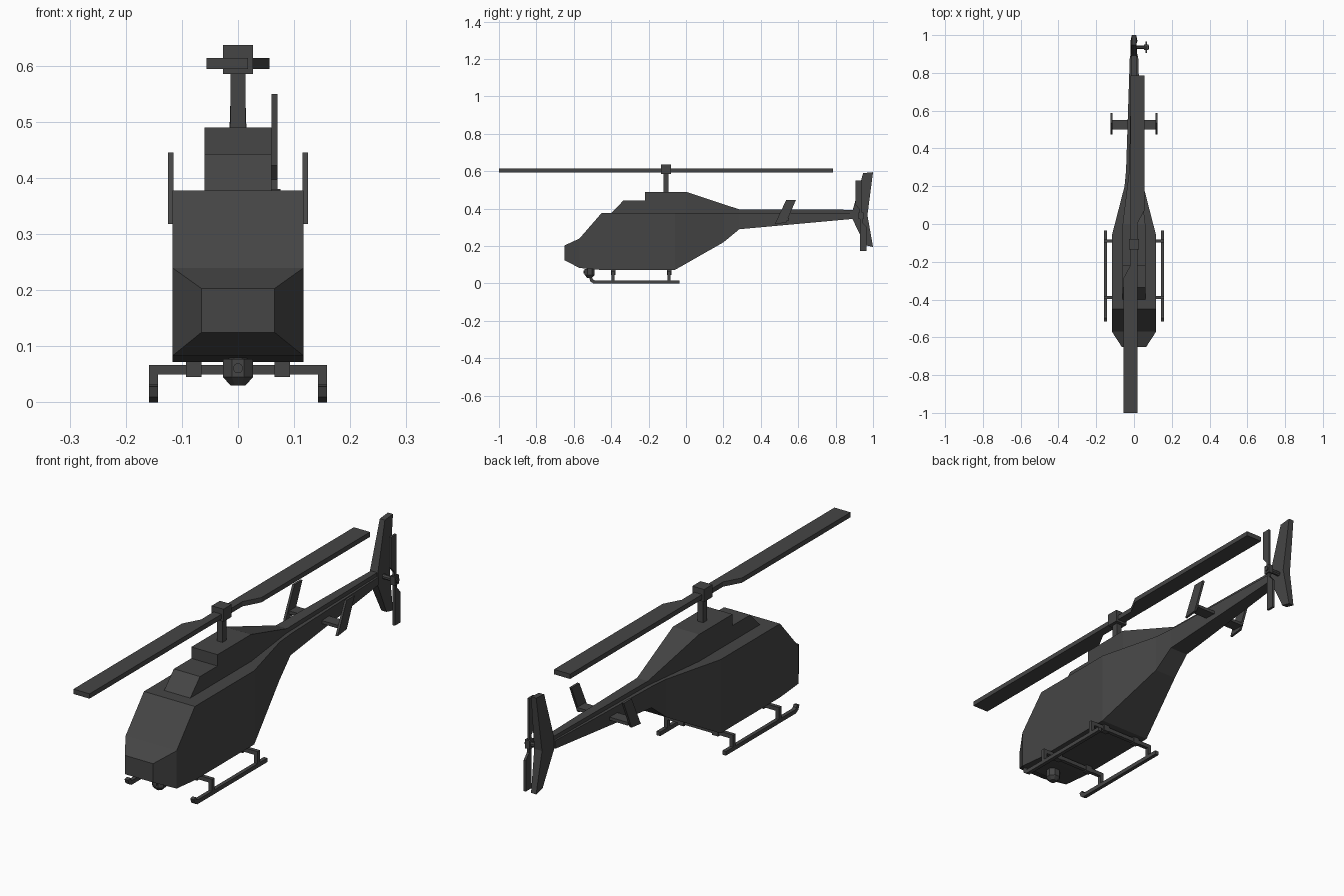
import bpy, bmesh, math
from mathutils import Matrix, Vector

if "Cube" in bpy.data.objects:
    bpy.data.objects.remove(bpy.data.objects["Cube"])

mat = bpy.data.materials.new("charcoal_grey")
mat.diffuse_color = (0.06, 0.06, 0.06, 1)
mat.use_nodes = True
mat.node_tree.nodes["Principled BSDF"].inputs["Base Color"].default_value = mat.diffuse_color


def finish(name, bm):
    bmesh.ops.recalc_face_normals(bm, faces=bm.faces)
    me = bpy.data.meshes.new(name)
    bm.to_mesh(me)
    bm.free()
    me.materials.append(mat)
    ob = bpy.data.objects.new(name, me)
    bpy.context.collection.objects.link(ob)
    return ob


def loft(name, rings):
    """Rectangular sections along y: (y, half width, z bottom, z top)."""
    bm = bmesh.new()
    vs = [[bm.verts.new(p) for p in ((-w, y, b), (w, y, b), (w, y, t), (-w, y, t))]
          for y, w, b, t in rings]
    for r, s in zip(vs, vs[1:]):
        for i in range(4):
            j = (i + 1) % 4
            bm.faces.new((r[i], r[j], s[j], s[i]))
    bm.faces.new(vs[0])
    bm.faces.new(vs[-1])
    return finish(name, bm)


def box(name, x0, x1, y0, y1, z0, z1):
    bm = bmesh.new()
    m = Matrix.Translation(((x0 + x1) / 2, (y0 + y1) / 2, (z0 + z1) / 2)) @ \
        Matrix.Diagonal((x1 - x0, y1 - y0, z1 - z0, 1))
    bmesh.ops.create_cube(bm, size=1, matrix=m)
    return finish(name, bm)


def cone(name, loc, r1, r2, depth, axis="Z", n=8):
    bm = bmesh.new()
    rot = {"Z": Matrix(), "X": Matrix.Rotation(math.pi / 2, 4, "Y"),
           "Y": Matrix.Rotation(math.pi / 2, 4, "X")}[axis]
    bmesh.ops.create_cone(bm, cap_ends=True, segments=n, radius1=r1, radius2=r2, depth=depth,
                          matrix=Matrix.Translation(loc) @ rot @ Matrix.Rotation(math.pi / n, 4, "Z"))
    return finish(name, bm)


def slab(name, pts, vec):
    """Extrude a flat outline of 3D points along vec."""
    bm = bmesh.new()
    f = bm.faces.new([bm.verts.new(p) for p in pts])
    ext = bmesh.ops.extrude_face_region(bm, geom=[f])["geom"]
    bmesh.ops.translate(bm, vec=vec, verts=[v for v in ext if isinstance(v, bmesh.types.BMVert)])
    return finish(name, bm)


# Fuselage running into the tail boom
loft("fuselage", [(-.65, .065, .125, .203), (-.57, .117, .083, .24), (-.45, .117, .072, .378),
                  (-.06, .117, .072, .378), (.2, .05, .22, .378), (.285, .042, .29, .378),
                  (.89, .022, .345, .378)])

# Stepped engine cowling with a ridge along the boom
loft("engine_cowling", [(-.40, .06, .37, .377), (-.335, .06, .37, .443), (-.2205, .06, .37, .443),
                        (-.22, .06, .37, .49), (0, .06, .37, .49), (.285, .025, .37, .396),
                        (.9, .014, .37, .394)])

# Main rotor
RY = -.107
box("rotor_mast", -.013, .013, RY - .013, RY + .013, .48, .59)
box("rotor_hub", -.027, .027, RY - .027, RY + .027, .585, .637)
for name, s in (("front_blade", -1), ("rear_blade", 1)):
    outline = [(-.018, .0), (-.018, .893), (.056, .893), (.056, .18), (.018, .11), (.018, .0)]
    slab(name, [(s * x, RY + s * r, .594) for x, r in outline], (0, 0, .02))

# Tail fin, thinner towards its tips
fin = slab("tail_fin", [(-.018, y, z) for y, z in (
    (.89, .345), (.957, .205), (1, .195), (.97, .365), (1, .595), (.947, .59), (.892, .395))],
    (.036, 0, 0))
for v in fin.data.vertices:
    if not .3 < v.co.z < .45:
        v.co.x *= .65

# Tail rotor
TY, TZ = .935, .362
cone("tail_rotor_shaft", (.04, TY, TZ), .01, .01, .08, "X")
box("tail_rotor_hub", .054, .076, TY - .014, TY + .014, TZ - .018, TZ + .018)
for name, s in (("upper_tail_blade", 1), ("lower_tail_blade", -1)):
    outline = [(.006, .0), (.006, .188), (-.03, .188), (-.03, .06), (-.008, .035), (-.008, .0)]
    slab(name, [(.06, TY + s * a, TZ + s * r) for a, r in outline], (.01, 0, 0))

# Horizontal stabiliser with swept end plates
box("stabiliser", -.118, .118, .50, .55, .337, .35)
for s in (-1, 1):
    slab("end_plate", [(s * .115, y, z) for y, z in (
        (.475, .318), (.535, .325), (.587, .445), (.535, .445))], (s * .01, 0, 0))

# Landing gear
for y in (-.39, -.09):
    box("cross_bar", -.159, .159, y - .008, y + .008, .05, .067)
    for s in (-1, 1):
        box("leg", s * .151 - .008, s * .151 + .008, y - .008, y + .008, .01, .06)
        box("bracket", s * .079 - .014, s * .079 + .014, y - .012, y + .012, .045, .075)
for s in (-1, 1):
    slab("skid", [(s * .151 - .008, y, z) for y, z in (
        (-.035, 0), (-.035, .017), (-.488, .017), (-.498, .022), (-.502, .032),
        (-.517, .028), (-.511, .01), (-.495, 0))], (.016, 0, 0))

# Sensor turret under the nose
cone("sensor_mount", (0, -.515, .066), .018, .018, .03)
cone("sensor_body", (0, -.515, .061), .029, .029, .032)
cone("sensor_base", (0, -.515, .0375), .014, .029, .015)
cone("sensor_lens", (0, -.543, .061), .009, .009, .008, "Y", 12)
